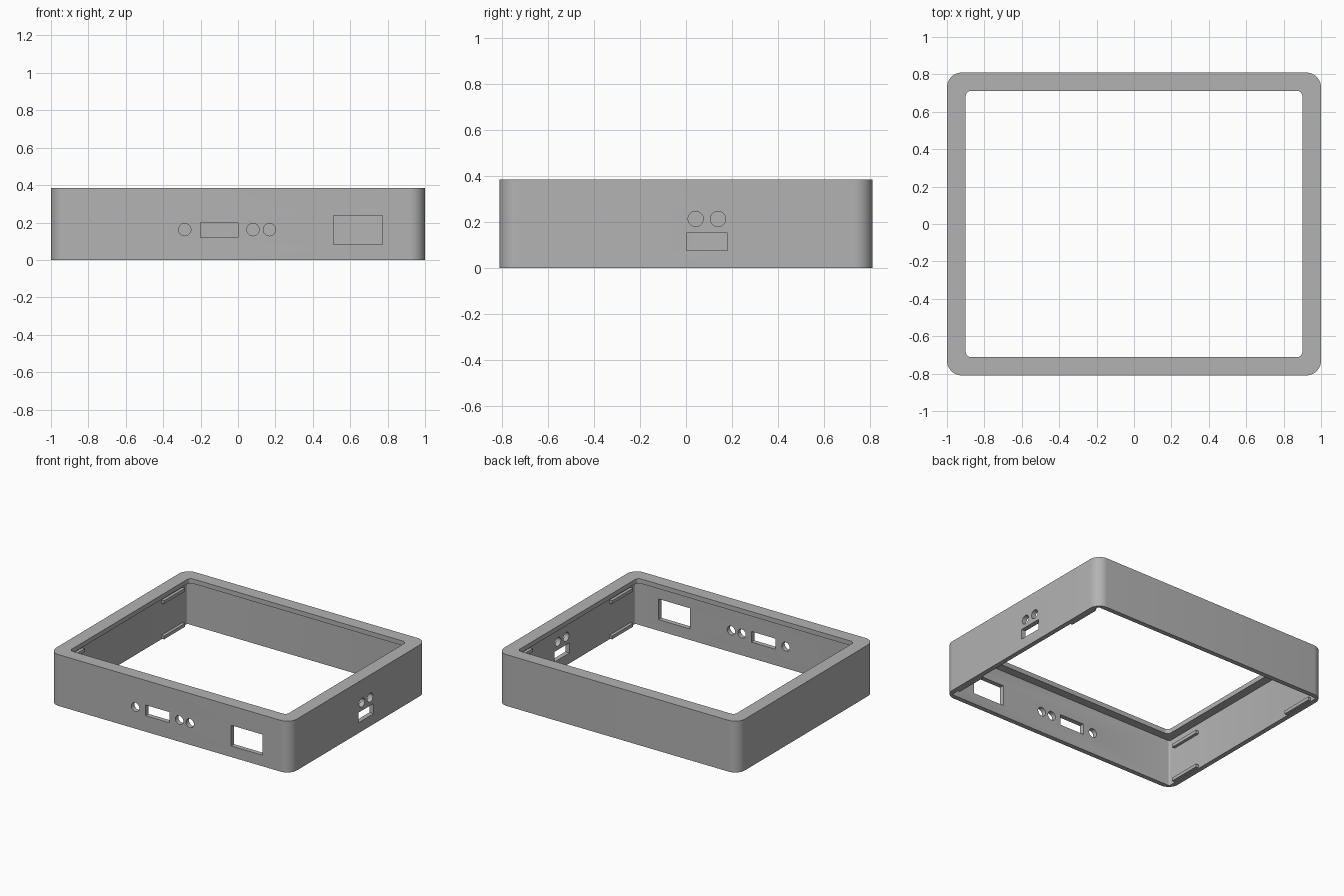
import bpy, bmesh
from math import pi, sin, cos
from mathutils import Matrix, Vector

cube = bpy.data.objects.get("Cube")
if cube:
    bpy.data.objects.remove(cube, do_unlink=True)

W, D, H = 1.0, 0.81, 0.385      # half width, half depth, height
WALL, LIP = 0.035, 0.035        # side wall and top lip thickness

grey = bpy.data.materials.new("plain_grey")
grey.use_nodes = True
grey.diffuse_color = (0.45, 0.45, 0.45, 1)
grey.node_tree.nodes["Principled BSDF"].inputs["Base Color"].default_value = (0.45, 0.45, 0.45, 1)


def add_object(name, bm):
    bmesh.ops.recalc_face_normals(bm, faces=bm.faces)
    mesh = bpy.data.meshes.new(name)
    bm.to_mesh(mesh)
    bm.free()
    mesh.materials.append(grey)
    obj = bpy.data.objects.new(name, mesh)
    bpy.context.collection.objects.link(obj)
    return obj


def rounded_block(name, hx, hy, z0, z1, radius, steps=10):
    """Upright block with rounded vertical corners."""
    bm = bmesh.new()
    verts = []
    for corner, (sx, sy) in enumerate([(1, 1), (-1, 1), (-1, -1), (1, -1)]):
        for i in range(steps + 1):
            a = (corner + i / steps) * pi / 2
            verts.append(bm.verts.new((sx * (hx - radius) + radius * cos(a),
                                       sy * (hy - radius) + radius * sin(a), z0)))
    base = bm.faces.new(verts)
    top = bmesh.ops.extrude_face_region(bm, geom=[base])["geom"]
    bmesh.ops.translate(bm, vec=(0, 0, z1 - z0),
                        verts=[v for v in top if isinstance(v, bmesh.types.BMVert)])
    return add_object(name, bm)


def box(name, low, high):
    low, high = Vector(low), Vector(high)
    bm = bmesh.new()
    bmesh.ops.create_cube(bm, size=1, matrix=Matrix.Translation((low + high) / 2)
                          @ Matrix.Diagonal((*(high - low), 1)))
    return add_object(name, bm)


def round_hole(name, centre, axis):
    bm = bmesh.new()
    bmesh.ops.create_cone(bm, cap_ends=True, segments=32, radius1=0.033, radius2=0.033, depth=0.2,
                          matrix=Matrix.Translation(centre) @ Matrix.Rotation(pi / 2, 4, axis))
    return add_object(name, bm)


# Outer shell, hollowed from below with a framed opening on top
frame = rounded_block("frame", W, D, 0, H, 0.08)
cutters = [
    rounded_block("cavity_cutter", W - WALL, D - WALL, -0.1, H - LIP, 0.012, 4),
    rounded_block("opening_cutter", 0.9, 0.712, 0.2, H + 0.1, 0.03, 8),
]

# Front ports
for x0, x1, z0, z1 in [(-0.2, 0, 0.12, 0.2), (0.51, 0.772, 0.083, 0.238)]:
    cutters.append(box("front_port_cutter", (x0, -D - 0.1, z0), (x1, -D + 0.1, z1)))
for x in (-0.285, 0.08, 0.168):
    cutters.append(round_hole("front_hole_cutter", (x, -D, 0.162), 'X'))

# Side ports
cutters.append(box("side_port_cutter", (W - 0.1, 0.003, 0.078), (W + 0.1, 0.18, 0.154)))
for y in (0.042, 0.139):
    cutters.append(round_hole("side_hole_cutter", (W, y, 0.214), 'Y'))

for cutter in cutters:
    mod = frame.modifiers.new("cut", 'BOOLEAN')
    mod.operation, mod.solver, mod.object = 'DIFFERENCE', 'EXACT', cutter
bpy.context.view_layer.update()
cut_mesh = bpy.data.meshes.new_from_object(
    frame.evaluated_get(bpy.context.evaluated_depsgraph_get()))
frame.modifiers.clear()
frame.data = cut_mesh
for cutter in cutters:
    bpy.data.objects.remove(cutter, do_unlink=True)

# Rounded corners and walls smooth, hard edges kept sharp
bpy.ops.object.select_all(action='DESELECT')
frame.select_set(True)
bpy.context.view_layer.objects.active = frame
bpy.ops.object.shade_smooth_by_angle(angle=pi / 6)

# Short snap ledges inside the two side walls
for side, sx in (("left", 1), ("right", -1)):
    for end, sy in (("back", 1), ("front", -1)):
        for level, z in (("lower", 0.005), ("upper", 0.27)):
            xs = sorted((sx * (W - WALL - 0.022), sx * (W - WALL + 0.005)))
            ys = sorted((sy * 0.47, sy * 0.72))
            box(f"{side}_{end}_{level}_ledge", (xs[0], ys[0], z), (xs[1], ys[1], z + 0.025))
